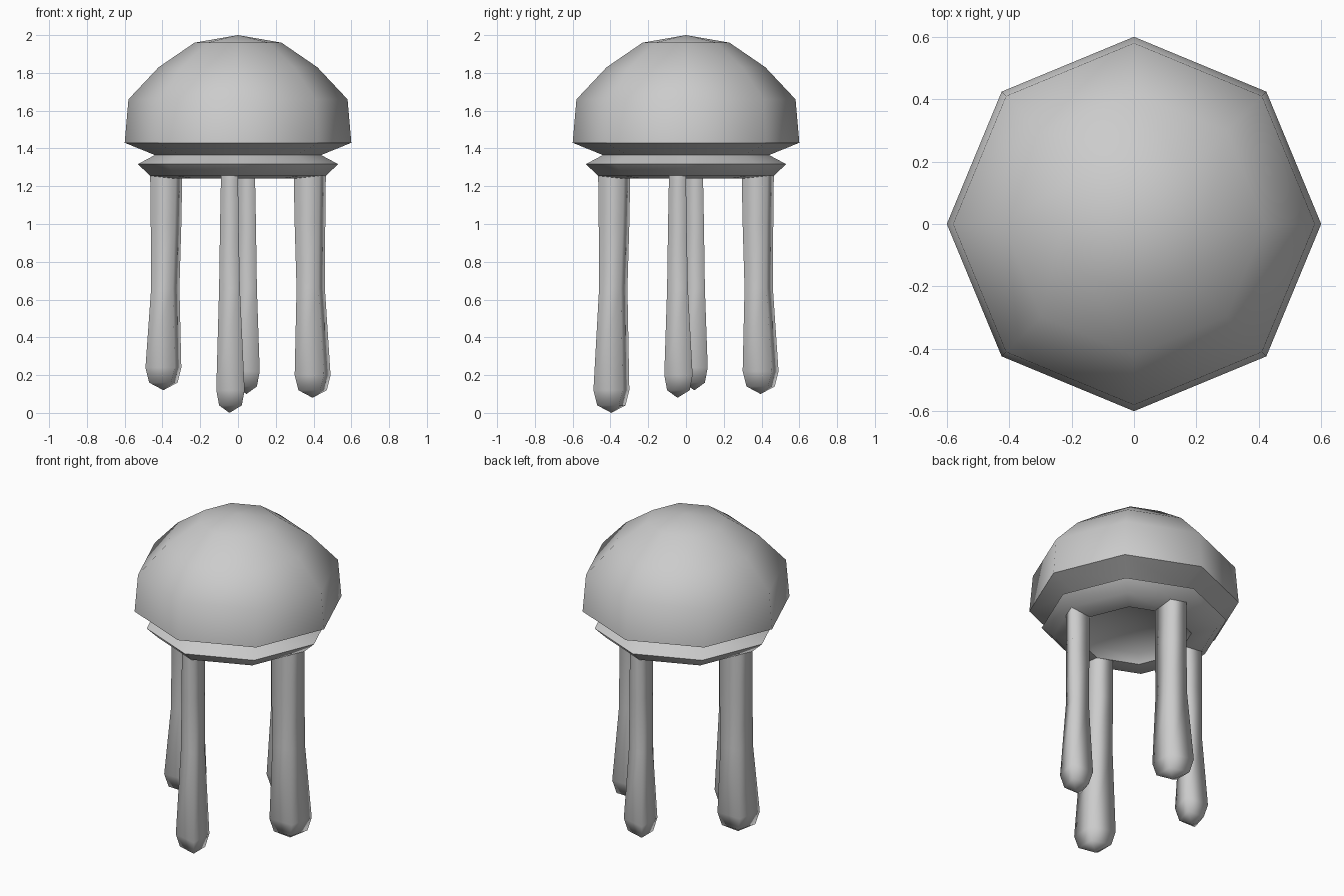
import bpy, bmesh, math
from mathutils import Matrix

if "Cube" in bpy.data.objects:
    bpy.data.objects.remove(bpy.data.objects["Cube"])

grey = bpy.data.materials.new("soft grey")
grey.diffuse_color = (0.6, 0.6, 0.6, 1)
grey.use_nodes = True
grey.node_tree.nodes["Principled BSDF"].inputs["Base Color"].default_value = grey.diffuse_color


def finish(bm, name, angle):
    bmesh.ops.recalc_face_normals(bm, faces=bm.faces)
    mesh = bpy.data.meshes.new(name)
    bm.to_mesh(mesh)
    bm.free()
    mesh.materials.append(grey)
    obj = bpy.data.objects.new(name, mesh)
    bpy.context.collection.objects.link(obj)
    bpy.ops.object.select_all(action='DESELECT')
    obj.select_set(True)
    bpy.context.view_layer.objects.active = obj
    bpy.ops.object.shade_smooth_by_angle(angle=math.radians(angle))
    return obj


def loft(bm, rings, top=None, bottom=None):
    """Bridge rings of equal size, closing the ends with points."""
    loops = [[bm.verts.new(p) for p in ring] for ring in rings]
    n = len(loops[0])
    for a, b in zip(loops, loops[1:]):
        for i in range(n):
            j = (i + 1) % n
            bm.faces.new((a[i], a[j], b[j], b[i]))
    for point, loop in ((top, loops[0]), (bottom, loops[-1])):
        if point:
            tip = bm.verts.new(point)
            for i in range(n):
                bm.faces.new((loop[i], loop[(i + 1) % n], tip))


# Eight-sided bell: dome, neck, flange and hollow underside
profile = [(0.23, 1.96), (0.42, 1.83), (0.58, 1.66), (0.60, 1.43),
           (0.44, 1.365), (0.53, 1.317), (0.465, 1.255), (0.33, 1.24),
           (0.29, 1.29)]
bell = bmesh.new()
loft(bell, [[(r * math.cos(k * math.pi / 4), r * math.sin(k * math.pi / 4), z)
             for k in range(8)] for r, z in profile],
     top=(0, 0, 2.0), bottom=(0, 0, 1.32))
finish(bell, "bell", 50)


# Skewed four-sided tentacles: (height, inner, outer, side a, side b)
def tentacle(name, turn, tip):
    rows = [(1.26, 0.33, 0.465, 0.0, -0.09),
            (1.0, 0.335, 0.462, 0.003, -0.095),
            (0.66, 0.345, 0.46, 0.01, -0.10),
            (tip + 0.12, 0.335, 0.49, 0.035, -0.115),
            (tip + 0.04, 0.355, 0.47, 0.02, -0.10)]
    rings = []
    for z, inner, outer, a, b in rows:
        skew = 0.035
        rings.append([(inner, a, z), (outer, a, z),
                      (outer - skew, b, z), (inner - skew, b, z)])
    bm = bmesh.new()
    loft(bm, rings, bottom=(0.395, -0.045, tip))
    bmesh.ops.transform(bm, matrix=Matrix.Rotation(math.radians(turn), 4, 'Z'),
                        verts=bm.verts)
    finish(bm, name, 180)


for name, turn, tip in (("right_tentacle", 0, 0.08), ("back_tentacle", 90, 0.10),
                        ("left_tentacle", 180, 0.12), ("front_tentacle", 270, 0.0)):
    tentacle(name, turn, tip)
